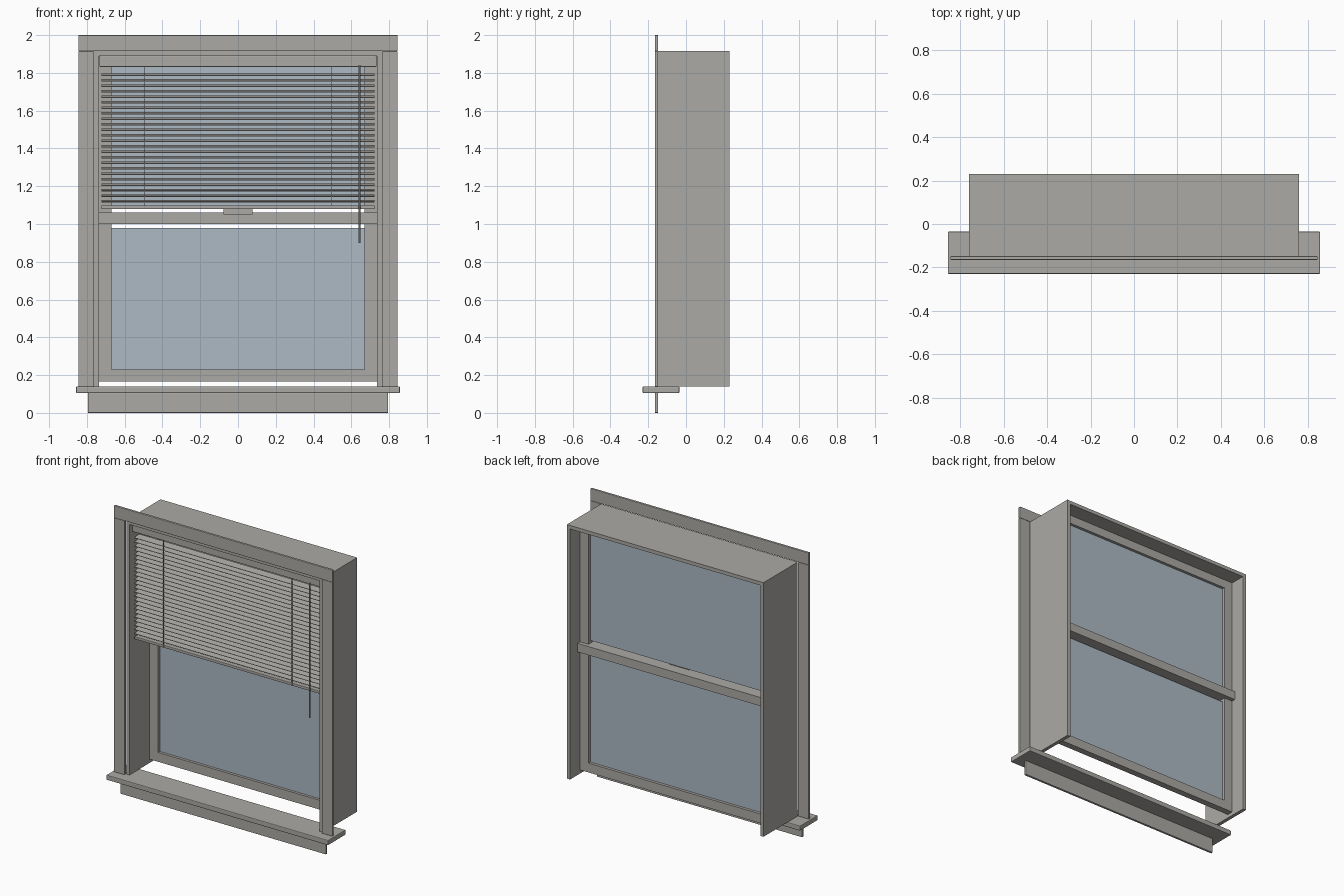
import bpy, bmesh, math
from mathutils import Matrix, Vector

if "Cube" in bpy.data.objects:
    bpy.data.objects.remove(bpy.data.objects["Cube"])


def material(name, rgb):
    m = bpy.data.materials.new(name)
    m.diffuse_color = (*rgb, 1)
    m.use_nodes = True
    m.node_tree.nodes["Principled BSDF"].inputs["Base Color"].default_value = m.diffuse_color
    return m


PAINT = material("warm_grey_paint", (0.41, 0.40, 0.375))
GLASS = material("pale_blue_glass", (0.42, 0.49, 0.56))


def finish(name, bm, mat):
    me = bpy.data.meshes.new(name)
    bmesh.ops.recalc_face_normals(bm, faces=bm.faces)
    bm.to_mesh(me)
    bm.free()
    me.materials.append(mat)
    ob = bpy.data.objects.new(name, me)
    bpy.context.collection.objects.link(ob)
    return ob


def add_box(bm, x, y, z, tilt=0):
    """Box from (min, max) ranges, optionally tilted about its x axis."""
    size = Matrix.Diagonal((x[1] - x[0], y[1] - y[0], z[1] - z[0], 1))
    mid = Vector((sum(x) / 2, sum(y) / 2, sum(z) / 2))
    bmesh.ops.create_cube(
        bm, size=1,
        matrix=Matrix.Translation(mid) @ Matrix.Rotation(tilt, 4, 'X') @ size)


def box(name, x, y, z, mat=PAINT, bevel=0):
    bm = bmesh.new()
    add_box(bm, x, y, z)
    ob = finish(name, bm, mat)
    if bevel:
        mod = ob.modifiers.new("soft_edges", 'BEVEL')
        mod.width, mod.segments = bevel, 2
    return ob


def rod(name, x, y, z, radius, sides):
    bm = bmesh.new()
    bmesh.ops.create_cone(
        bm, cap_ends=True, segments=sides, radius1=radius, radius2=radius,
        depth=z[1] - z[0], matrix=Matrix.Translation((x, y, sum(z) / 2)))
    return finish(name, bm, PAINT)


def pair(name, x, y, z, bevel=0):
    """Left and right copies of a box."""
    box("right_" + name, x, y, z, PAINT, bevel)
    box("left_" + name, (-x[1], -x[0]), y, z, PAINT, bevel)


# Interior casing, stool and apron
CASING_Y = (-0.165, -0.148)
box("head_casing", (-0.845, 0.845), CASING_Y, (1.915, 2.0), PAINT, 0.003)
pair("side_casing", (0.762, 0.845), CASING_Y, (0.14, 1.915), 0.003)
box("window_stool", (-0.857, 0.857), (-0.23, -0.035), (0.105, 0.14), PAINT, 0.005)
box("apron", (-0.795, 0.795), CASING_Y, (0.0, 0.105), PAINT, 0.003)

# Jamb lining
JAMB_Y = (-0.148, 0.23)
pair("jamb", (0.735, 0.76), JAMB_Y, (0.14, 1.915))
box("head_jamb", (-0.735, 0.735), JAMB_Y, (1.89, 1.915))

# Sashes
SASH_Y = (0.075, 0.12)
pair("sash_stile", (0.67, 0.735), SASH_Y, (0.165, 1.89))
box("bottom_rail", (-0.67, 0.67), SASH_Y, (0.165, 0.23))
box("top_rail", (-0.67, 0.67), SASH_Y, (1.83, 1.89))
box("meeting_rail", (-0.735, 0.735), (0.05, 0.148), (1.0, 1.06))
box("sash_lock", (-0.077, 0.077), (0.03, 0.07), (1.05, 1.08))
for label, z in (("lower", (0.228, 0.98)), ("upper", (1.08, 1.832))):
    box(label + "_glass", (-0.672, 0.672), (0.094, 0.1), z, GLASS)

# Venetian blind
box("blind_headrail", (-0.733, 0.733), (-0.122, -0.055), (1.832, 1.89), PAINT, 0.003)
bm = bmesh.new()
for i in range(24):
    z = 1.79 - i * 0.0291
    add_box(bm, (-0.723, 0.723), (-0.111, -0.061), (z - 0.0015, z + 0.0015),
            math.radians(10))
finish("blind_slats", bm, PAINT)
box("blind_bottom_rail", (-0.723, 0.723), (-0.111, -0.061), (1.079, 1.098), PAINT, 0.003)
for side, x in (("left", -0.497), ("right", 0.497)):
    rod(side + "_ladder_cord", x, -0.113, (1.08, 1.835), 0.002, 6)
wand = rod("tilt_wand", 0.643, -0.127, (0.9, 1.84), 0.005, 10)

# Smooth the round wand
bpy.context.view_layer.objects.active = wand
wand.select_set(True)
bpy.ops.object.shade_smooth_by_angle()
